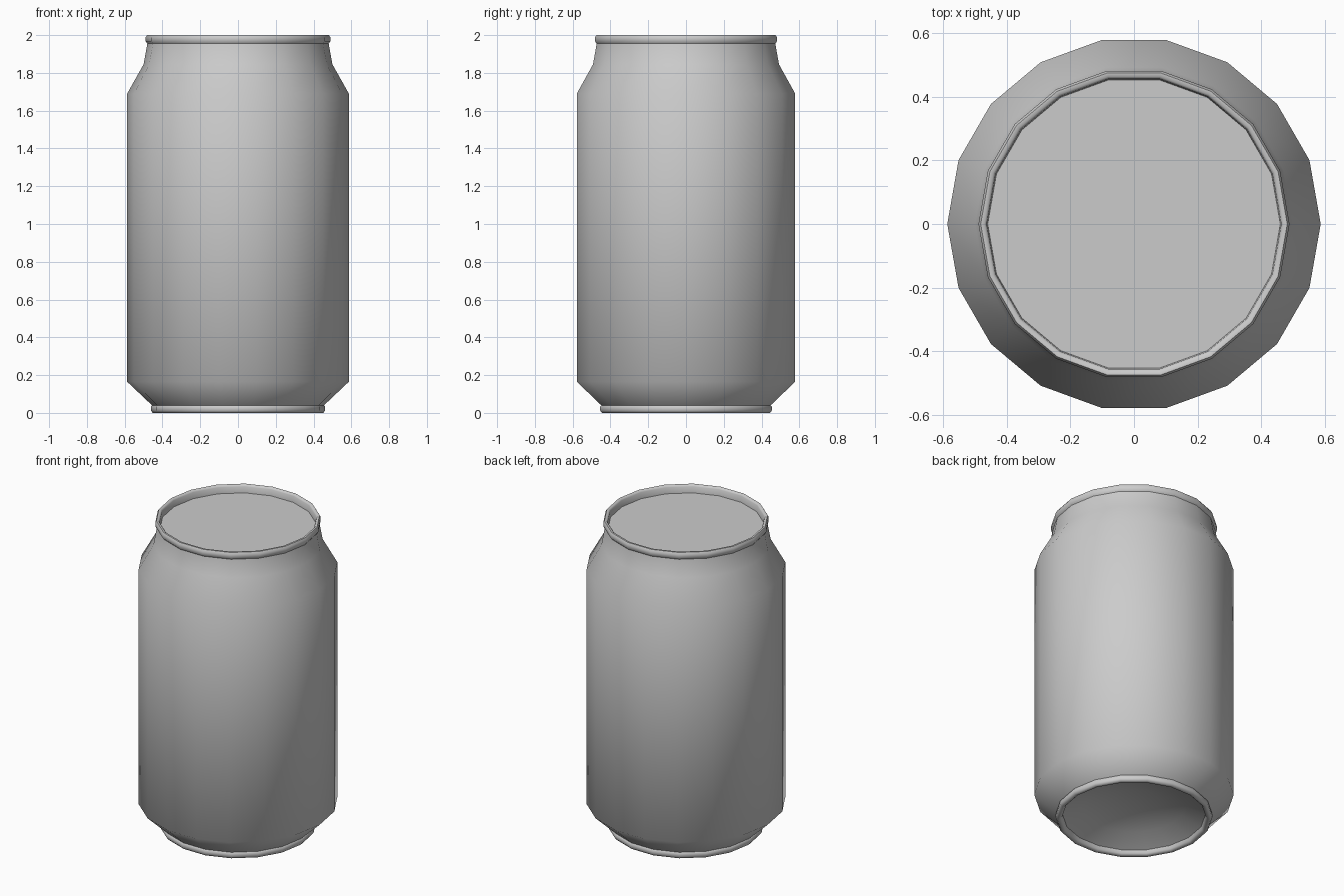
import bpy
import bmesh
from math import cos, sin, tau, radians

SIDES = 18

old = bpy.data.objects.get("Cube")
if old:
    bpy.data.objects.remove(old, do_unlink=True)

aluminium = bpy.data.materials.new("brushed_aluminium")
aluminium.use_nodes = True
colour = (0.6, 0.6, 0.6, 1)
aluminium.diffuse_color = colour
aluminium.node_tree.nodes["Principled BSDF"].inputs["Base Color"].default_value = colour


def lathe(name, profile, angle=60):
    """Spin (radius, height) points around z; a zero radius closes to one point."""
    bm = bmesh.new()
    rings = []
    for r, z in profile:
        steps = SIDES if r else 1
        rings.append([bm.verts.new((r * cos(tau * i / SIDES), r * sin(tau * i / SIDES), z))
                      for i in range(steps)])
    for low, high in zip(rings, rings[1:]):
        for i in range(SIDES):
            j = (i + 1) % SIDES
            corners = [low[i % len(low)], low[j % len(low)],
                       high[j % len(high)], high[i % len(high)]]
            bm.faces.new(list(dict.fromkeys(corners)))
    mesh = bpy.data.meshes.new(name)
    bm.to_mesh(mesh)
    bm.free()
    mesh.materials.append(aluminium)
    obj = bpy.data.objects.new(name, mesh)
    bpy.context.collection.objects.link(obj)
    bpy.ops.object.select_all(action='DESELECT')
    obj.select_set(True)
    bpy.context.view_layer.objects.active = obj
    bpy.ops.object.shade_smooth_by_angle(angle=radians(angle))
    return obj


# Wall with tapered base, shoulder and neck
lathe("can_body", [(0.455, 0.04), (0.587, 0.165), (0.587, 1.69), (0.5, 1.845), (0.48, 1.955)])

# Rolled lip around the opening, down to the lid
lathe("top_rim", [(0.48, 1.955), (0.489, 1.967), (0.489, 1.988), (0.482, 2.0),
                  (0.47, 2.0), (0.463, 1.99), (0.46, 1.95)])

# Flat recessed lid
lathe("lid", [(0.46, 1.95), (0, 1.95)])

# Rounded foot ring
lathe("foot_ring", [(0.42, 0.03), (0.425, 0.01), (0.435, 0), (0.452, 0),
                    (0.461, 0.012), (0.461, 0.034), (0.455, 0.04)])

# Underside domed up into the can
lathe("base_dome", [(0, 0.13), (0.15, 0.12), (0.3, 0.085), (0.42, 0.03)])
